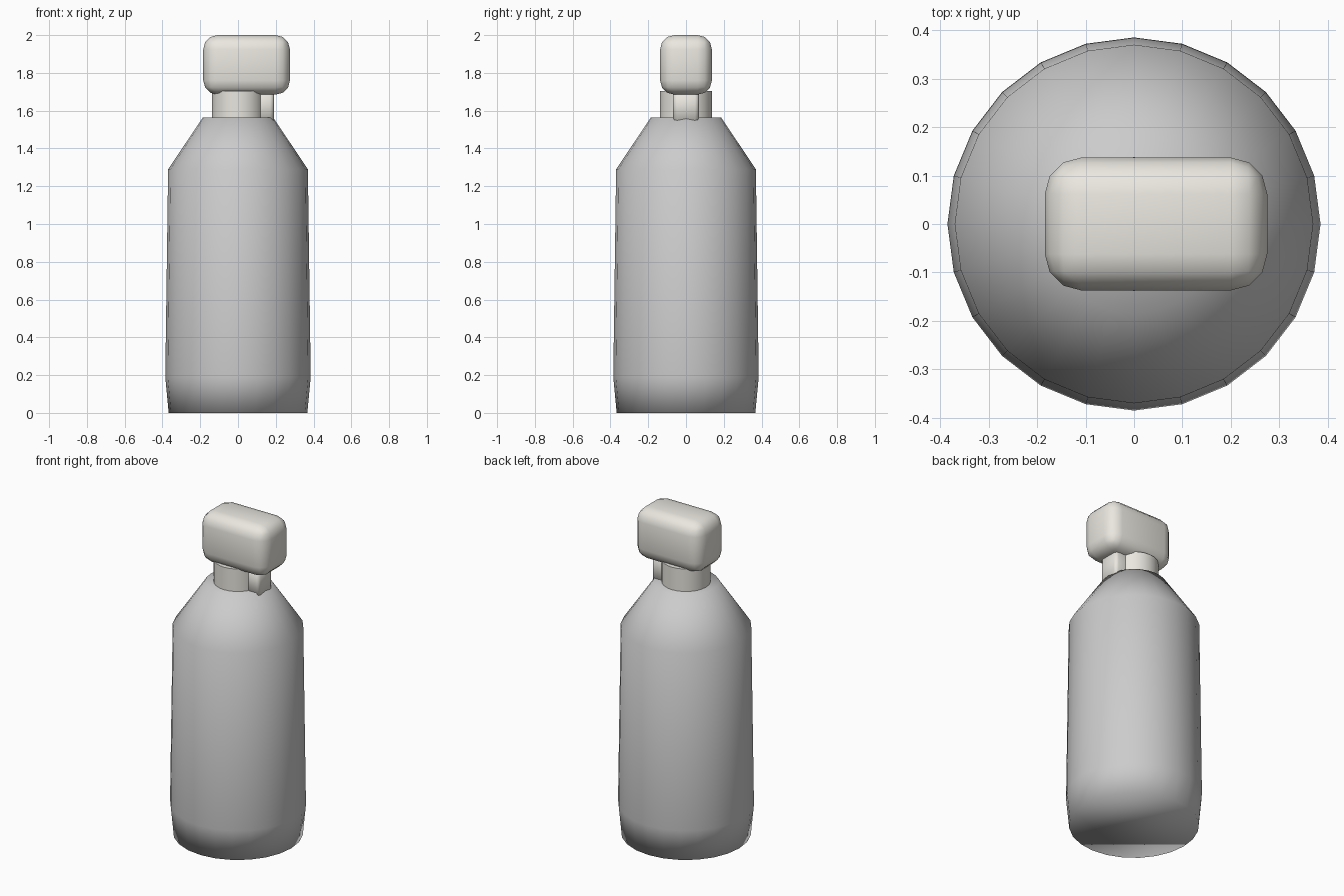
import bpy, bmesh
from math import cos, sin, tau

if "Cube" in bpy.data.objects:
    bpy.data.objects.remove(bpy.data.objects["Cube"])

cream = bpy.data.materials.new("cream")
cream.diffuse_color = (0.82, 0.80, 0.74, 1)
cream.use_nodes = True
cream.node_tree.nodes["Principled BSDF"].inputs["Base Color"].default_value = cream.diffuse_color


def finish(name, bm, mat=None):
    """Turn a bmesh into a smooth shaded object."""
    bmesh.ops.recalc_face_normals(bm, faces=bm.faces)
    me = bpy.data.meshes.new(name)
    bm.to_mesh(me)
    bm.free()
    me.polygons.foreach_set("use_smooth", [True] * len(me.polygons))
    ob = bpy.data.objects.new(name, me)
    bpy.context.collection.objects.link(ob)
    if mat:
        me.materials.append(mat)
    return ob


def lathe(name, profile, sides=24, mat=None):
    """Closed turned solid from (radius, height) pairs."""
    bm = bmesh.new()
    rings = [[bm.verts.new((r * cos(tau * i / sides), r * sin(tau * i / sides), z))
              for i in range(sides)] for r, z in profile]
    for a, b in zip(rings, rings[1:]):
        for i in range(sides):
            j = (i + 1) % sides
            bm.faces.new((a[i], a[j], b[j], b[i]))
    bm.faces.new(rings[0][::-1])
    bm.faces.new(rings[-1])
    return finish(name, bm, mat)


def box(name, lo, hi, bevel, segments, mat, vertical_only=False):
    """Box between two corners with rounded edges."""
    bm = bmesh.new()
    bmesh.ops.create_cube(bm, size=1)
    for v in bm.verts:
        v.co = [lo[k] + (v.co[k] + 0.5) * (hi[k] - lo[k]) for k in range(3)]
    edges = [e for e in bm.edges if not vertical_only
             or abs(e.verts[0].co.z - e.verts[1].co.z) > 0.01]
    bmesh.ops.bevel(bm, geom=edges, offset=bevel, segments=segments,
                    profile=0.5, affect='EDGES')
    return finish(name, bm, mat)


# bottle body with sloping shoulder
lathe("body", [(0.367, 0), (0.385, 0.19), (0.37, 1.29), (0.185, 1.565)])

# round neck
neck = lathe("neck", [(0.138, 1.54), (0.138, 1.705)], mat=cream)
bpy.context.view_layer.objects.active = neck
neck.select_set(True)
bpy.ops.object.shade_smooth_by_angle()

# side stem beside the neck
box("side_stem", (0.06, -0.068, 1.5), (0.19, 0.068, 1.75), 0.02, 2, cream, True)

# rounded cap block
box("cap", (-0.184, -0.137, 1.685), (0.275, 0.137, 2.0), 0.075, 3, cream)
